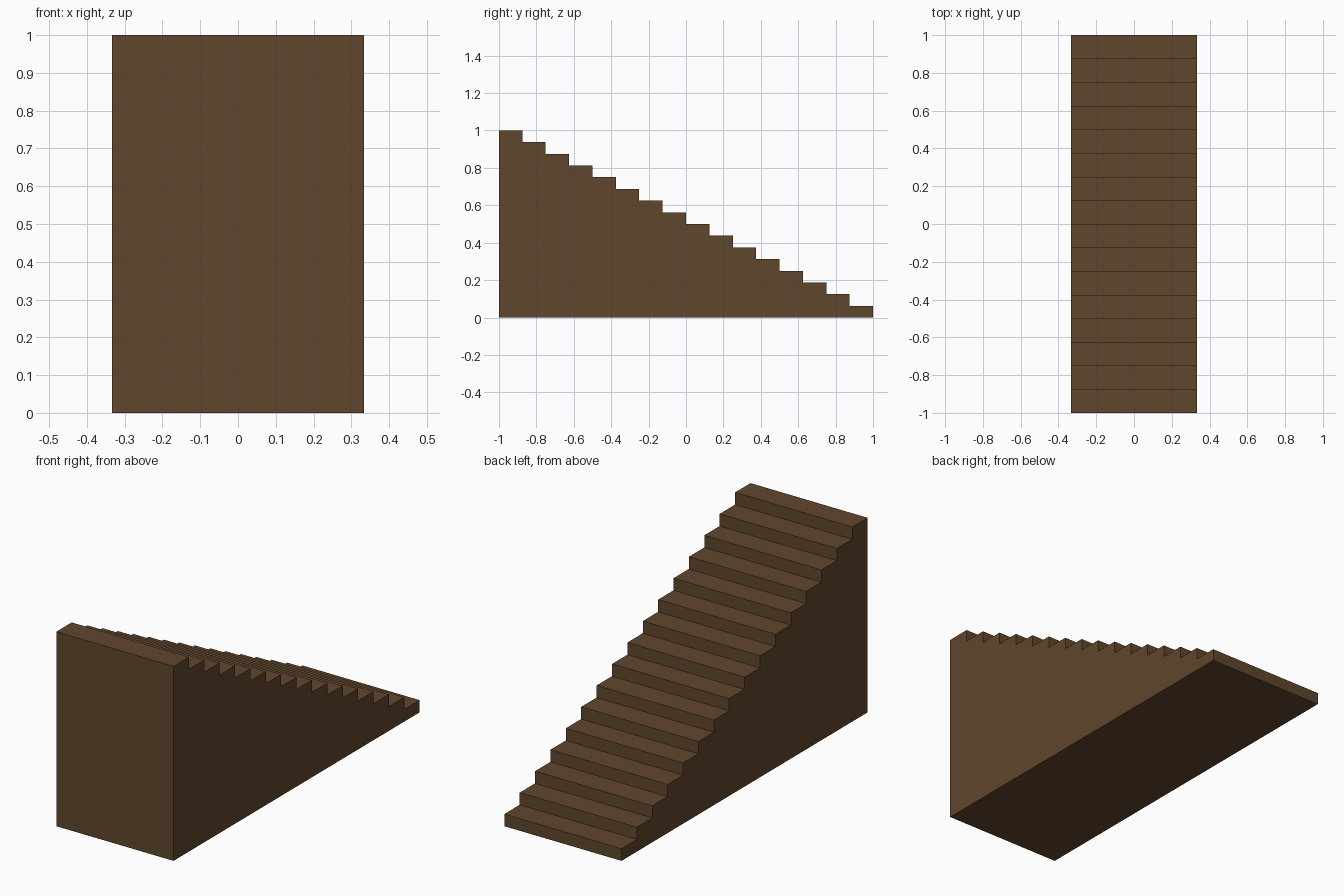
import bpy
import bmesh

if "Cube" in bpy.data.objects:
    bpy.data.objects.remove(bpy.data.objects["Cube"])

STEPS = 16
HALF_WIDTH = 1 / 3
TREAD = 2.0 / STEPS
RISE = 1.0 / STEPS

wood = bpy.data.materials.new("dark_brown_wood")
wood.diffuse_color = (0.117, 0.061, 0.026, 1.0)
wood.use_nodes = True
wood.node_tree.nodes["Principled BSDF"].inputs["Base Color"].default_value = wood.diffuse_color

# Stepped side profile (y, z): tall end at the front, lowest step at the back
profile = [(1.0, 0.0), (-1.0, 0.0), (-1.0, 1.0)]
for i in range(STEPS):
    y = -1.0 + (i + 1) * TREAD
    z = 1.0 - i * RISE
    profile.append((y, z))
    if i < STEPS - 1:
        profile.append((y, z - RISE))

# Solid staircase: extrude the profile across the width
bm = bmesh.new()
side = bm.faces.new([bm.verts.new((-HALF_WIDTH, y, z)) for y, z in profile])
ext = bmesh.ops.extrude_face_region(bm, geom=[side], use_keep_orig=True)
moved = [v for v in ext["geom"] if isinstance(v, bmesh.types.BMVert)]
bmesh.ops.translate(bm, verts=moved, vec=(2 * HALF_WIDTH, 0, 0))
bmesh.ops.recalc_face_normals(bm, faces=bm.faces)

mesh = bpy.data.meshes.new("staircase")
bm.to_mesh(mesh)
bm.free()
mesh.materials.append(wood)
stairs = bpy.data.objects.new("staircase", mesh)
bpy.context.collection.objects.link(stairs)
